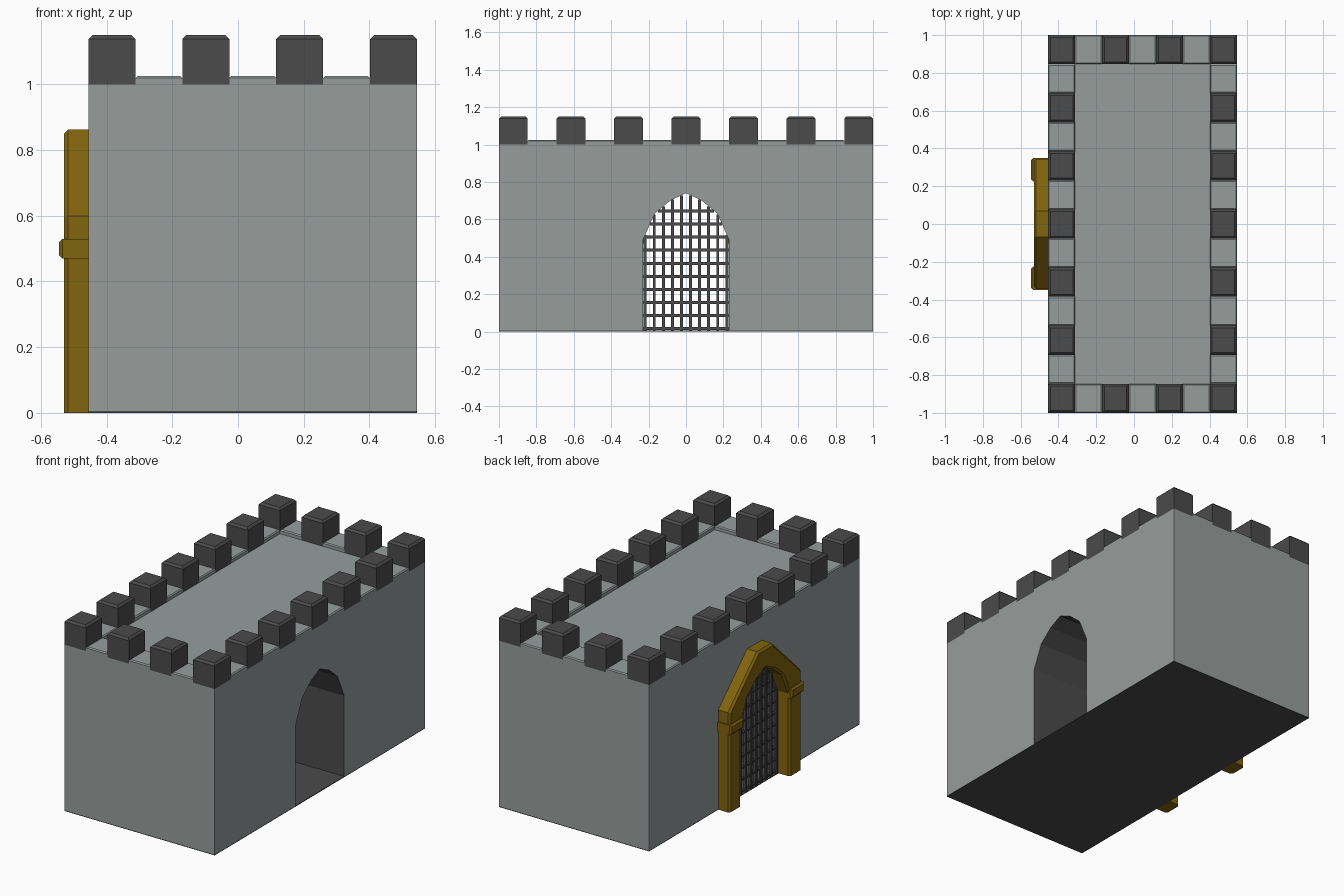
import bpy, bmesh

if "Cube" in bpy.data.objects:
    bpy.data.objects.remove(bpy.data.objects["Cube"])


def material(name, rgb):
    m = bpy.data.materials.new(name)
    m.diffuse_color = (*rgb, 1)
    m.use_nodes = True
    m.node_tree.nodes["Principled BSDF"].inputs["Base Color"].default_value = m.diffuse_color
    return m


STONE = material("pale stone", (0.31, 0.34, 0.335))
DARK = material("dark stone", (0.07, 0.07, 0.07))
GOLD = material("ochre stone", (0.22, 0.128, 0.004))


def finish(bm, name, *mats):
    bmesh.ops.recalc_face_normals(bm, faces=bm.faces)
    mesh = bpy.data.meshes.new(name)
    bm.to_mesh(mesh)
    bm.free()
    for m in mats:
        mesh.materials.append(m)
    obj = bpy.data.objects.new(name, mesh)
    bpy.context.collection.objects.link(obj)
    return obj


def bevel_where(bm, test, width):
    edges = [e for e in bm.edges if test(*e.verts)]
    bmesh.ops.bevel(bm, geom=edges, offset=width, segments=1,
                    affect='EDGES', clamp_overlap=True)


def box(name, mat, x, y, z, top=0, front=0):
    """Box from (low, high) ranges, optionally chamfered on its top or -x rim."""
    bm = bmesh.new()
    bmesh.ops.create_cube(bm, size=1)
    for v in bm.verts:
        v.co = [r[0] if c < 0 else r[1] for r, c in zip((x, y, z), v.co)]
    if top:
        bevel_where(bm, lambda a, b: min(a.co.z, b.co.z) > z[1] - 1e-5, top)
    if front:
        bevel_where(bm, lambda a, b: max(a.co.x, b.co.x) < x[0] + 1e-5, front)
    return finish(bm, name, mat)


def extrude_x(profile, x0, x1):
    """Extrude a (y, z) outline along x."""
    bm = bmesh.new()
    face = bm.faces.new([bm.verts.new((x0, y, z)) for y, z in profile])
    new = bmesh.ops.extrude_face_region(bm, geom=[face])["geom"]
    for v in new:
        if isinstance(v, bmesh.types.BMVert):
            v.co.x = x1
    return bm


X0, X1, FLOOR = -0.455, 0.545, 0.005
HALF_ARCH = [(0.23, 0), (0.23, 0.49), (0.168, 0.63), (0.085, 0.70)]


def arch(base):
    right = [(y, max(z, base)) for y, z in HALF_ARCH]
    return right + [(0, 0.74)] + [(-y, z) for y, z in reversed(right)]


# gatehouse block with a dark tunnel through it
bm = extrude_x([(1, FLOOR), (1, 1), (-1, 1), (-1, FLOOR)] + arch(FLOOR)[::-1], X0, X1)
bm.normal_update()
for f in bm.faces:
    c = f.calc_center_median()
    if abs(f.normal.x) < 0.5 and abs(c.y) < 0.24 and FLOOR < c.z < 0.8:
        f.material_index = 1
finish(bm, "gatehouse", STONE, DARK)
box("base_plate", DARK, (X0, X1), (-1, 1), (0, FLOOR))

# battlements: 7 cells across, 13 cells along, alternating merlon and low wall
NX, NY = 7, 13
dx, dy = (X1 - X0) / NX, 2 / NY
for i in range(NX):
    for j in range(NY):
        if i in (0, NX - 1) or j in (0, NY - 1):
            xr = (X0 + i * dx, X0 + (i + 1) * dx)
            yr = (-1 + j * dy, -1 + (j + 1) * dy)
            if (i + j) % 2 == 0:
                box("merlon", DARK, xr, yr, (1, 1.15), top=0.012)
            else:
                box("low_wall", STONE, xr, yr, (1, 1.025), top=0.006)

# arched door surround with chamfered front rims
FRONT = -0.53
outer = [(-0.343, 0), (-0.343, 0.6), (-0.07, 0.862),
         (0.07, 0.862), (0.343, 0.6), (0.343, 0)]
bm = extrude_x(outer + arch(0), FRONT, X0)
bevel_where(bm, lambda a, b: max(a.co.x, b.co.x) < FRONT + 1e-5
            and max(a.co.z, b.co.z) > 0.01, 0.012)
finish(bm, "door_surround", GOLD)

# collars on the two pillars
for s in (-1, 1):
    box("pillar_collar", GOLD, (-0.545, X0), sorted((s * 0.226, s * 0.349)),
        (0.47, 0.53), front=0.01)


# portcullis bars trimmed to the arch
def arch_height(y):
    pts = HALF_ARCH[1:] + [(0, 0.74)]
    for (ya, za), (yb, zb) in zip(pts, pts[1:]):
        if yb <= abs(y) <= ya:
            return za + (zb - za) * (ya - abs(y)) / (ya - yb)
    return 0.49


def arch_half_width(z):
    pts = HALF_ARCH + [(0, 0.74)]
    for (ya, za), (yb, zb) in zip(pts, pts[1:]):
        if za <= z <= zb:
            return ya + (yb - ya) * (z - za) / (zb - za)
    return 0


W = 0.008
for k in range(10):
    y = (k - 4.5) * 0.0485
    box("portcullis_upright", DARK, (-0.455, -0.439), (y - W, y + W),
        (FLOOR, arch_height(y)), front=0.004)
for k in range(10):
    z = 0.015 + 0.07 * k
    h = arch_half_width(z)
    box("portcullis_crossbar", DARK, (-0.447, -0.431), (-h, h),
        (z - W, z + W), front=0.004)
